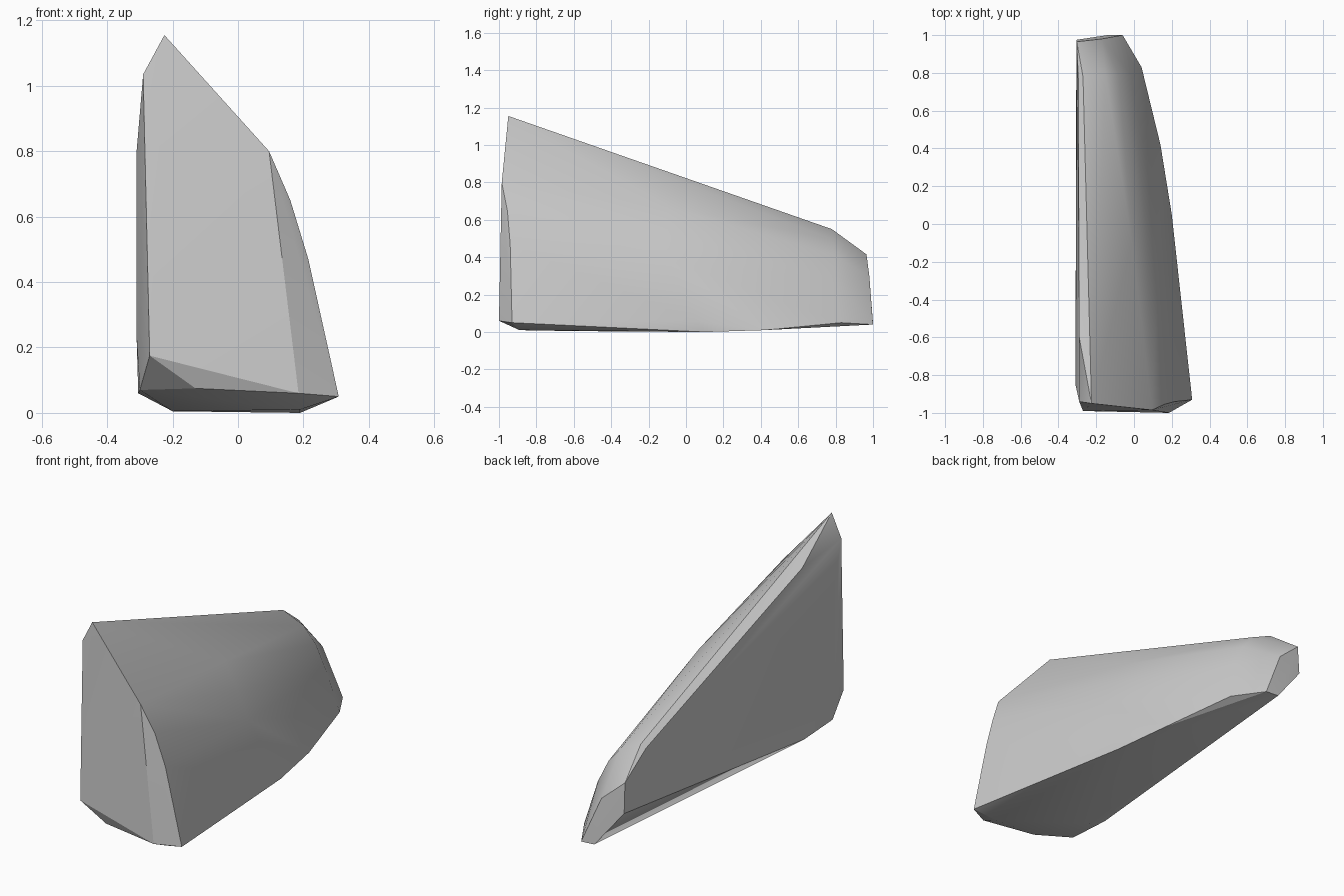
import bpy, bmesh, math

if "Cube" in bpy.data.objects:
    bpy.data.objects.remove(bpy.data.objects["Cube"])

# tapered rock shard: convex hull over a few section profiles
top_ridge = [(-.225, -.95, 1.155), (-.27, .78, .55), (-.303, .965, .415)]
left_side = [(-.29, -.94, 1.035), (-.29, -.6, 1.0), (-.295, .77, .53), (-.31, -.85, .8),
             (-.31, -.83, .23), (-.305, -.6, .06), (-.305, .975, .25)]
front = [(.095, -.985, .8), (.185, -1, .06), (-.27, -.99, .175), (-.3, -.85, .07),
         (-.13, -.965, .075)]
right_front = [(.16, -.955, .65), (.215, -.94, .47), (.308, -.93, .05)]
right_middle = [(-.01, -.1, .67), (.07, -.1, .53), (.135, -.1, .385), (.2, .05, .06)]
right_back = [(-.15, .785, .495), (-.08, .79, .41), (-.015, .79, .28), (.04, .83, .05)]
back = [(-.17, .98, .3), (-.06, 1, .04), (-.14, 1, .045)]
bottom = [(-.2, -.6, .005), (.19, -.89, .01), (.19, .1, 0), (.14, .42, .01)]

bm = bmesh.new()
for p in (top_ridge + left_side + front + right_front + right_middle
          + right_back + back + bottom):
    bm.verts.new(p)
res = bmesh.ops.convex_hull(bm, input=bm.verts[:])
loose = [v for v in bm.verts if not v.link_faces]
bmesh.ops.delete(bm, geom=loose, context='VERTS')

# merge nearly coplanar facets
bmesh.ops.dissolve_limit(bm, angle_limit=math.radians(1.5),
                         verts=bm.verts[:], edges=bm.edges[:])
bmesh.ops.recalc_face_normals(bm, faces=bm.faces[:])

mesh = bpy.data.meshes.new("rock_shard")
bm.to_mesh(mesh)
bm.free()
rock = bpy.data.objects.new("rock_shard", mesh)
bpy.context.collection.objects.link(rock)

# soften the curved side, keep the broken edges crisp
bpy.context.view_layer.objects.active = rock
rock.select_set(True)
bpy.ops.object.shade_smooth_by_angle(angle=math.radians(25))
